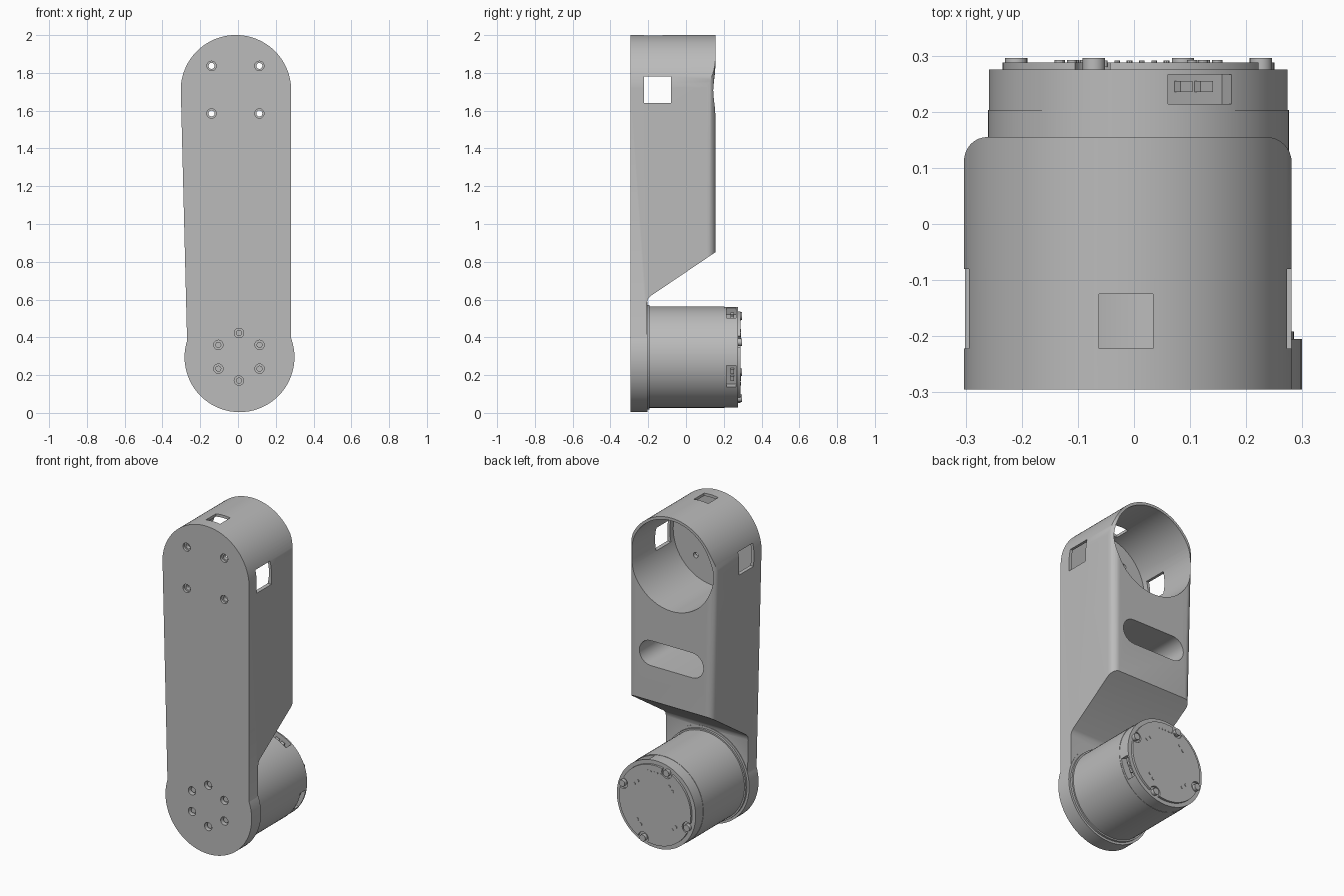
import bpy, bmesh
from math import cos, sin, pi, radians
from mathutils import Matrix, Vector

if "Cube" in bpy.data.objects:
    bpy.data.objects.remove(bpy.data.objects["Cube"], do_unlink=True)

grey = bpy.data.materials.new("plain grey")
grey.use_nodes = True
COLOUR = (0.5, 0.5, 0.5, 1)
grey.diffuse_color = COLOUR
for node in grey.node_tree.nodes:
    if node.type == 'BSDF_PRINCIPLED':
        node.inputs["Base Color"].default_value = COLOUR
        node.inputs["Roughness"].default_value = 0.6


def make(name, bm):
    bmesh.ops.recalc_face_normals(bm, faces=bm.faces)
    mesh = bpy.data.meshes.new(name)
    bm.to_mesh(mesh)
    bm.free()
    mesh.materials.append(grey)
    ob = bpy.data.objects.new(name, mesh)
    bpy.context.collection.objects.link(ob)
    return ob


def prism(name, pts, axis, a, b):
    """Extrude a 2D outline along an axis from a to b."""
    place = {'x': lambda p, t: (t, p[0], p[1]),
             'y': lambda p, t: (p[0], t, p[1]),
             'z': lambda p, t: (p[0], p[1], t)}[axis]
    bm = bmesh.new()
    face = bm.faces.new([bm.verts.new(place(p, a)) for p in pts])
    new = bmesh.ops.extrude_face_region(bm, geom=[face])["geom"]
    shift = Vector(place((0, 0), b - a))
    bmesh.ops.translate(bm, vec=shift, verts=[v for v in new if isinstance(v, bmesh.types.BMVert)])
    return make(name, bm)


def arc(cx, cy, r, start, end, n):
    return [(cx + r * cos(radians(start + (end - start) * i / n)),
             cy + r * sin(radians(start + (end - start) * i / n))) for i in range(n + 1)]


def disc(name, c, r, a, b, n=72):
    return prism(name, arc(c[0], c[1], r, 0, 360, n)[:-1], 'y', a, b)


def box(name, lo, hi):
    return prism(name, [(lo[0], lo[1]), (hi[0], lo[1]), (hi[0], hi[1]), (lo[0], hi[1])], 'z', lo[2], hi[2])


def boolean(ob, other, op='DIFFERENCE'):
    mod = ob.modifiers.new("cut", 'BOOLEAN')
    mod.operation, mod.object, mod.solver = op, other, 'EXACT'
    bpy.context.view_layer.update()
    ev = ob.evaluated_get(bpy.context.evaluated_depsgraph_get())
    mesh = bpy.data.meshes.new_from_object(ev)
    ob.modifiers.clear()
    ob.data = mesh
    bpy.data.objects.remove(other, do_unlink=True)


FRONT, BACK = -0.295, 0.155
TOP = (-0.011, 1.708)      # centre of the upper bore
LOW = (0.008, 0.295)       # centre of the motor

# Arm: block with rounded rear edges and a slightly slanted side
R = 0.045
section = [(-0.26, FRONT), (0.281, FRONT)] \
    + arc(0.281 - R, BACK - R, R, 0, 90, 8) + arc(-0.26 + R, BACK - R, R, 90, 180, 8)
arm = prism("arm_housing", section, 'z', 0.3, 2.1)
for v in arm.data.vertices:
    if v.co.x < 0:
        v.co.x -= 0.025 * v.co.z

# Round top
crown = arc(TOP[0], TOP[1], 0.2925, 0, 180, 48) + [(-0.5, TOP[1]), (-0.5, 2.3), (0.5, 2.3), (0.5, TOP[1])]
boolean(arm, prism("crown_cutter", crown, 'y', -0.5, 0.5))

# Sloped underside that runs into the thin mounting plate
slope = [(0.3, 0.948), (-0.19, 0.617), (-0.202, 0.603), (-0.208, 0.58), (-0.208, 0.1), (0.3, 0.1)]
boolean(arm, prism("slope_cutter", slope, 'x', -0.6, 0.6))
boolean(arm, disc("motor_plate", LOW, 0.291, FRONT, -0.205), 'UNION')

# Upper bore, rear slot and square windows
boolean(arm, disc("bore_cutter", TOP, 0.276, -0.255, 0.4))
slot = arc(0.13, 1.14, 0.076, -90, 90, 12) + arc(-0.15, 1.14, 0.076, 90, 270, 12)
boolean(arm, prism("slot_cutter", slot, 'y', -0.22, 0.4))
boolean(arm, box("side_window_cutter", (-0.5, -0.222, 1.64), (0.5, -0.08, 1.78)))
boolean(arm, box("top_window_cutter", (-0.062, -0.222, 1.8), (0.034, -0.125, 2.2)))

# Countersunk through holes at the top
for x in (-0.14, 0.113):
    for z in (1.585, 1.837):
        boolean(arm, disc("hole_cutter", (x, z), 0.016, -0.4, -0.2, 20))
        boolean(arm, disc("sink_cutter", (x, z), 0.025, -0.4, -0.28, 20))

parts = [arm]
# Ring of bolts sunk into the mounting plate
for i in range(6):
    a = pi / 2 + i * pi / 3
    p = (0.005 + 0.126 * cos(a), 0.297 + 0.126 * sin(a))
    boolean(arm, disc("bolt_cutter", p, 0.025, -0.4, -0.265, 20))
    parts.append(disc("plate_bolt", p, 0.016, -0.28, -0.26, 16))

# Motor
parts.append(disc("motor_flange", LOW, 0.277, -0.21, -0.192))
parts.append(disc("motor_body", LOW, 0.268, -0.2, 0.203))
cap = disc("motor_end_cap", LOW, 0.266, 0.2, 0.275)
parts.append(cap)


def turned(ob, angle, radius):
    """Move a part so that its local x points outward from the motor axis."""
    a = radians(angle)
    ob.data.transform(Matrix.Translation((LOW[0] + radius * cos(a), 0, LOW[1] + radius * sin(a)))
                      @ Matrix.Rotation(-a, 4, 'Y'))
    return ob


# Sockets with pins in the end cap
for angle in (65, -23):
    boolean(cap, turned(box("socket_cutter", (-0.03, 0.214, -0.062), (0.1, 0.266, 0.062)), angle, 0.25))
    for off in (-0.02, 0.02):
        parts.append(turned(box("socket_pin", (-0.035, 0.235, off - 0.012), (-0.005, 0.255, off + 0.012)), angle, 0.25))

# Rear cover board with notches for its screws
board = disc("rear_board", LOW, 0.242, 0.27, 0.288)
parts.append(board)
for k in range(4):
    a = radians(20 + 90 * k)
    p = (LOW[0] + 0.232 * cos(a), LOW[1] + 0.232 * sin(a))
    boolean(board, disc("notch_cutter", p, 0.034, 0.2, 0.4, 24))
    parts.append(disc("rear_screw", p, 0.02, 0.27, 0.296, 20))
    for turn, r in ((0.25, 0.17), (0.45, 0.165)):
        q = (LOW[0] + r * cos(a + turn), LOW[1] + r * sin(a + turn))
        parts.append(disc("board_pin", q, 0.009, 0.28, 0.292, 12))
for i in range(6):
    parts.append(disc("board_contact", (LOW[0] - 0.06 + 0.022 * i, LOW[1] + 0.2), 0.005, 0.28, 0.291, 8))

# Smooth round walls, keep sharp edges
bpy.ops.object.select_all(action='DESELECT')
for ob in parts:
    ob.select_set(True)
bpy.context.view_layer.objects.active = arm
bpy.ops.object.shade_smooth_by_angle(angle=radians(30))
